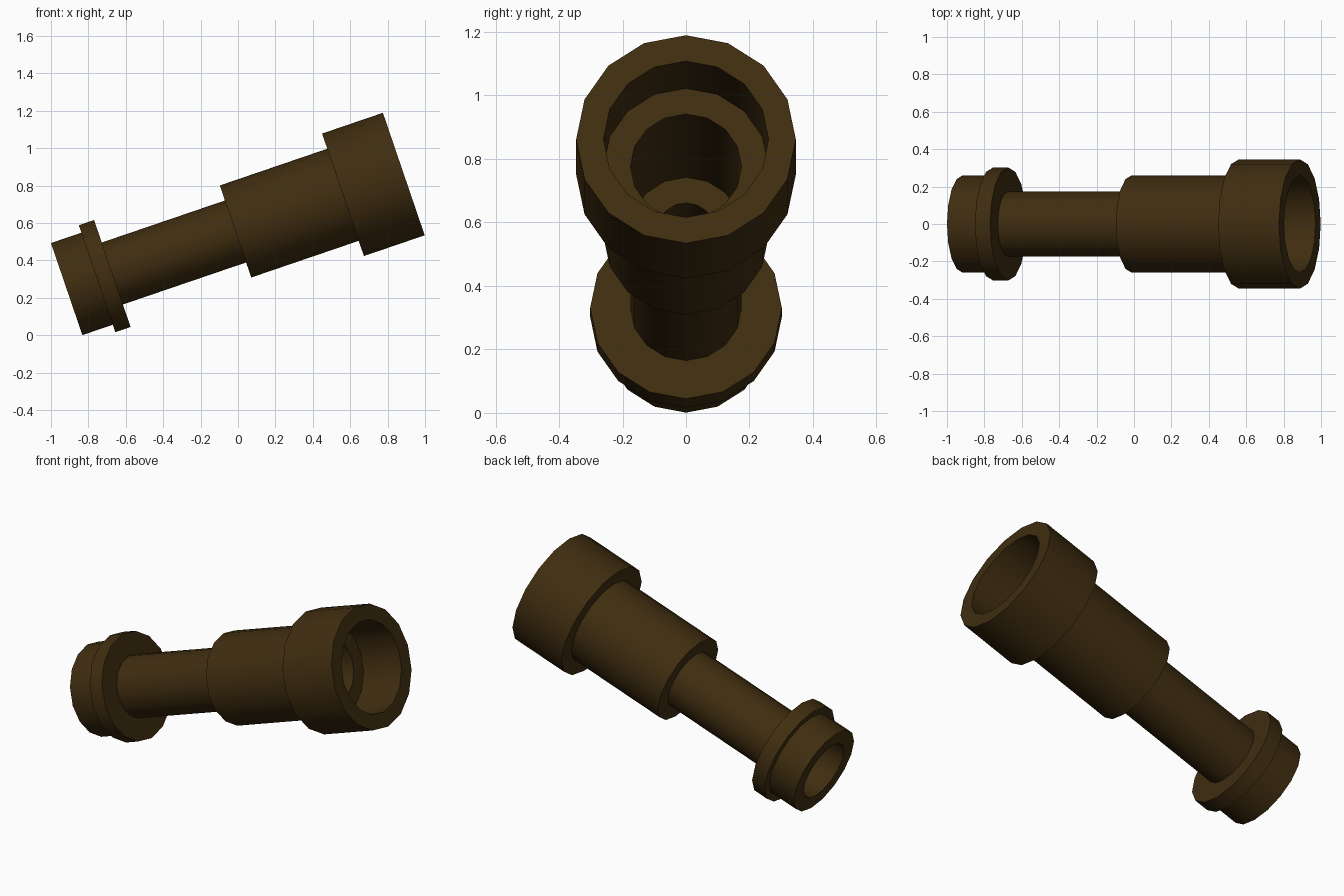
import bpy, bmesh, math
from mathutils import Matrix

if "Cube" in bpy.data.objects:
    bpy.data.objects.remove(bpy.data.objects["Cube"])

SIDES = 16
TILT = math.radians(71.16)
PLACE = Matrix.Translation((-0.916, 0, 0.247)) @ Matrix.Rotation(TILT, 4, 'Y')

brown = bpy.data.materials.new("dark_brown")
brown.diffuse_color = (0.05, 0.026, 0.005, 1)
brown.use_nodes = True
brown.node_tree.nodes["Principled BSDF"].inputs["Base Color"].default_value = brown.diffuse_color


def ring_tube(name, start, end, outer, inner):
    """Hollow cylinder along the telescope axis, from start to end."""
    bm = bmesh.new()
    profile = [(outer, start), (outer, end), (inner, end), (inner, start)]
    loops = []
    for r, t in profile:
        loops.append([bm.verts.new((r * math.cos(a), r * math.sin(a), t))
                      for a in (2 * math.pi * i / SIDES for i in range(SIDES))])
    for k in range(4):
        a, b = loops[k], loops[(k + 1) % 4]
        for i in range(SIDES):
            j = (i + 1) % SIDES
            bm.faces.new((a[i], a[j], b[j], b[i]))
    bmesh.ops.recalc_face_normals(bm, faces=bm.faces)
    mesh = bpy.data.meshes.new(name)
    bm.to_mesh(mesh)
    bm.free()
    mesh.materials.append(brown)
    obj = bpy.data.objects.new(name, mesh)
    bpy.context.collection.objects.link(obj)
    obj.matrix_world = PLACE
    bpy.ops.object.select_all(action='DESELECT')
    obj.select_set(True)
    bpy.context.view_layer.objects.active = obj
    bpy.ops.object.shade_smooth_by_angle(angle=math.radians(30))


# Sections from the eyepiece to the wide front end
ring_tube("eyepiece", 0.0, 0.2, 0.26, 0.175)
ring_tube("eyepiece_flange", 0.172, 0.258, 0.302, 0.175)
ring_tube("narrow_tube", 0.19, 1.02, 0.175, 0.09)
ring_tube("middle_tube", 0.954, 1.638, 0.26, 0.175)
ring_tube("front_barrel", 1.561, 1.9045, 0.346, 0.26)
